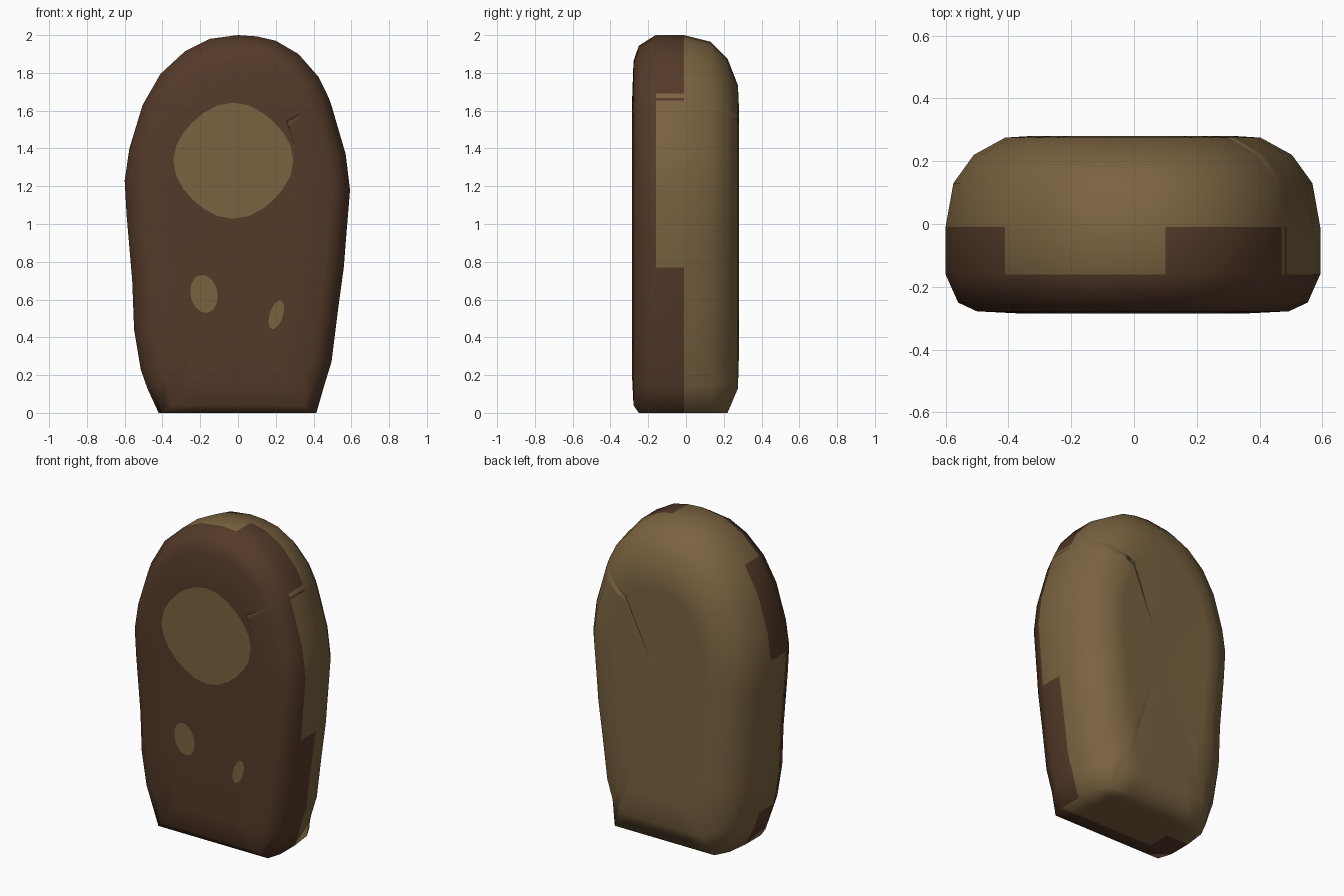
import bpy, bmesh, math
from mathutils import Vector

if "Cube" in bpy.data.objects:
    bpy.data.objects.remove(bpy.data.objects["Cube"], do_unlink=True)


def material(name, rgb):
    m = bpy.data.materials.new(name)
    m.use_nodes = True
    m.diffuse_color = (*rgb, 1)
    m.node_tree.nodes["Principled BSDF"].inputs["Base Color"].default_value = (*rgb, 1)
    return m


brown = material("dark crust brown", (0.088, 0.042, 0.022))
tan = material("tan", (0.195, 0.125, 0.052))


def finish(name, bm, mats):
    bmesh.ops.recalc_face_normals(bm, faces=bm.faces[:])
    me = bpy.data.meshes.new(name)
    bm.to_mesh(me)
    bm.free()
    for m in mats:
        me.materials.append(m)
    ob = bpy.data.objects.new(name, me)
    bpy.context.collection.objects.link(ob)
    for p in me.polygons:
        p.use_smooth = True
    return ob


# Outline stretches (x, z), counterclockwise from the bottom right corner.
# The flag says whether the tan back wraps further forward there.
stretches = [
    (False, [(.415, 0), (.455, .14), (.495, .27), (.53, .55)]),
    (True, [(.56, .77), (.57, .9), (.593, 1.18), (.57, 1.37), (.5, 1.61)]),
    (False, [(.485, 1.655)]),
    (True, [(.48, 1.668)]),
    (False, [(.47, 1.69), (.425, 1.78), (.32, 1.9), (.2, 1.97)]),
    (True, [(.1, 1.993), (0, 2), (-.15, 1.98), (-.28, 1.915)]),
    (False, [(-.41, 1.795), (-.505, 1.63), (-.575, 1.4)]),
    (True, [(-.6, 1.23), (-.59, 1.05), (-.56, .7), (-.55, .44)]),
    (False, [(-.515, .23), (-.48, .13), (-.42, 0)]),
    (True, [(-.26, 0), (0, 0), (.26, 0)]),
]
outline = [Vector(p) for _, pts in stretches for p in pts]
wraps = [flag for flag, pts in stretches for _ in pts]
count = len(outline)

# Rings from front to back: depth y, side inset, lift of the bottom edge
rings = [(-.285, .24, .18), (-.278, .1, .04), (-.25, .04, 0), (-.16, 0, 0),
         (-.01, 0, 0), (.13, .025, 0), (.22, .09, 0), (.275, .19, .13),
         (.28, .27, .3)]


def inset(i, d, lift):
    p = outline[i]
    if p.y == 0:
        return p.x * (1 - d / .6), lift
    t = (outline[(i + 1) % count] - outline[i - 1]).normalized()
    n = Vector((t.y, -t.x))
    low = max(0, 1 - p.y / .6)
    z = p.y - n.y * d * (1.4 if n.y > 0 else 1)
    return p.x - n.x * d, z + lift * low


# Body: stacked outline rings with a flat front and a slightly dished back
bm = bmesh.new()
grid = []
for y, d, lift in rings:
    row = []
    for i in range(count):
        x, z = inset(i, d, lift)
        row.append(bm.verts.new((x, y, z)))
    grid.append(row)
for r in range(len(rings) - 1):
    for i in range(count):
        j = (i + 1) % count
        f = bm.faces.new((grid[r][i], grid[r][j], grid[r + 1][j], grid[r + 1][i]))
        f.material_index = int(r > 3 or (r == 3 and wraps[i]))
bm.faces.new(grid[0])
hub = bm.verts.new((0, .25, 1.0))
for i in range(count):
    f = bm.faces.new((grid[-1][i], grid[-1][(i + 1) % count], hub))
    f.material_index = 1
finish("body", bm, [brown, tan])


# Front patches: thin plates lying on the flat front
def patch(name, cx, cz, rx, rz, lean=0, wobble=0, sides=24):
    bm = bmesh.new()
    loop = []
    for k in range(sides):
        a = math.tau * k / sides
        w = 1 + wobble * math.cos(4 * a + math.pi)
        dz = rz * w * math.sin(a)
        loop.append(bm.verts.new((cx + rx * w * math.cos(a) + lean * dz, -.288, cz + dz)))
    front = bm.faces.new(loop)
    bm.normal_update()
    if front.normal.y > 0:
        front.normal_flip()
    me = finish(name, bm, [tan]).data
    if me.polygons[0].normal.y > 0:
        me.flip_normals()


patch("large_front_patch", -.025, 1.335, .31, .3, wobble=-.025)
patch("small_right_patch", -.18, .63, .072, .1, lean=-.1)
patch("small_left_patch", .203, .52, .036, .076, lean=.25)
